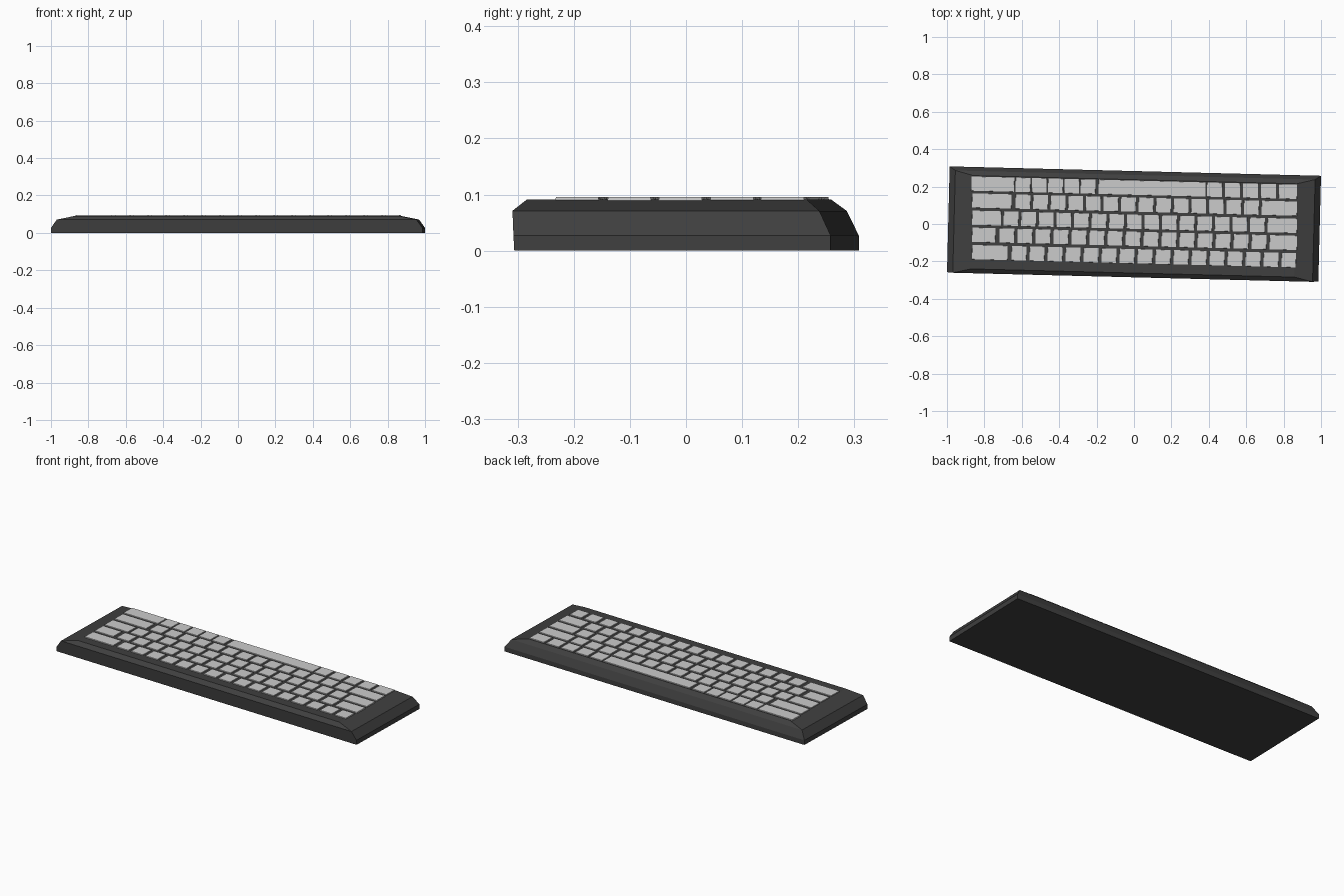
import bpy, bmesh, math
from mathutils import Matrix

if "Cube" in bpy.data.objects:
    bpy.data.objects.remove(bpy.data.objects["Cube"])

TURN = Matrix.Rotation(math.radians(-1.45), 4, 'Z')  # whole keyboard sits slightly turned


def material(name, value):
    m = bpy.data.materials.new(name)
    m.diffuse_color = (value, value, value, 1)
    m.use_nodes = True
    m.node_tree.nodes["Principled BSDF"].inputs["Base Color"].default_value = m.diffuse_color
    return m


def loft(bm, rings):
    """Stack of rectangles (x0, x1, y0, y1, z) joined into one closed solid."""
    loops = []
    for x0, x1, y0, y1, z in rings:
        loops.append([bm.verts.new(p) for p in
                      ((x0, y0, z), (x1, y0, z), (x1, y1, z), (x0, y1, z))])
    bm.faces.new(loops[0][::-1])
    bm.faces.new(loops[-1])
    for a, b in zip(loops, loops[1:]):
        for i in range(4):
            j = (i + 1) % 4
            bm.faces.new((a[i], a[j], b[j], b[i]))


def add_object(name, bm, mat):
    bm.transform(TURN)
    bmesh.ops.recalc_face_normals(bm, faces=bm.faces)
    me = bpy.data.meshes.new(name)
    bm.to_mesh(me)
    bm.free()
    me.materials.append(mat)
    ob = bpy.data.objects.new(name, me)
    bpy.context.collection.objects.link(ob)
    return ob


dark = material("dark_case", 0.05)
light = material("light_keys", 0.6)

# Case: upright foot, sloped ends and back, chamfered top
case = bmesh.new()
loft(case, [
    (-0.993, 0.993, -0.281, 0.283, 0.0),
    (-0.993, 0.993, -0.2825, 0.283, 0.027),
    (-0.962, 0.962, -0.285, 0.262, 0.071),
    (-0.865, 0.865, -0.262, 0.237, 0.091),
])
add_object("case", case, dark)


def regular_row(first_end, start, count, last_start, last_end=0.872):
    """Wide key at the left, evenly spaced square keys, one key at the right."""
    pitch = (last_start - start) / count
    keys = [(-0.866, first_end)]
    keys += [(start + i * pitch, start + i * pitch + 0.08) for i in range(count)]
    return keys + [(last_start, last_end)]


# Key rows from the front (-y) to the back, as left and right edges of each key
space_row = [(-0.87, -0.64)]
space_row += [(-0.634 + i * 0.087, -0.634 + i * 0.087 + 0.08) for i in range(5)]
space_row += [(-0.19, 0.383)]
space_row += [(0.39 + i * 0.096, 0.39 + i * 0.096 + 0.082) for i in range(4)]
space_row += [(0.774, 0.872)]
rows = [
    ("number_row_keys", -0.172, regular_row(-0.676, -0.655, 15, 0.789, 0.866)),
    ("upper_row_keys", -0.079, regular_row(-0.741, -0.72, 15, 0.725)),
    ("middle_row_keys", 0.012, regular_row(-0.71, -0.698, 15, 0.714)),
    ("lower_row_keys", 0.104, regular_row(-0.655, -0.634, 14, 0.682)),
    ("space_row_keys", 0.194, space_row),
]

# Keys: thin flat caps with a faint taper
for name, yc, keys in rows:
    bm = bmesh.new()
    shift = -0.025 * yc
    for x0, x1 in keys:
        a, b = x0 + shift, x1 + shift
        loft(bm, [(a, b, yc - 0.039, yc + 0.039, 0.086),
                  (a + 0.001, b - 0.001, yc - 0.038, yc + 0.038, 0.096)])
    add_object(name, bm, light)
